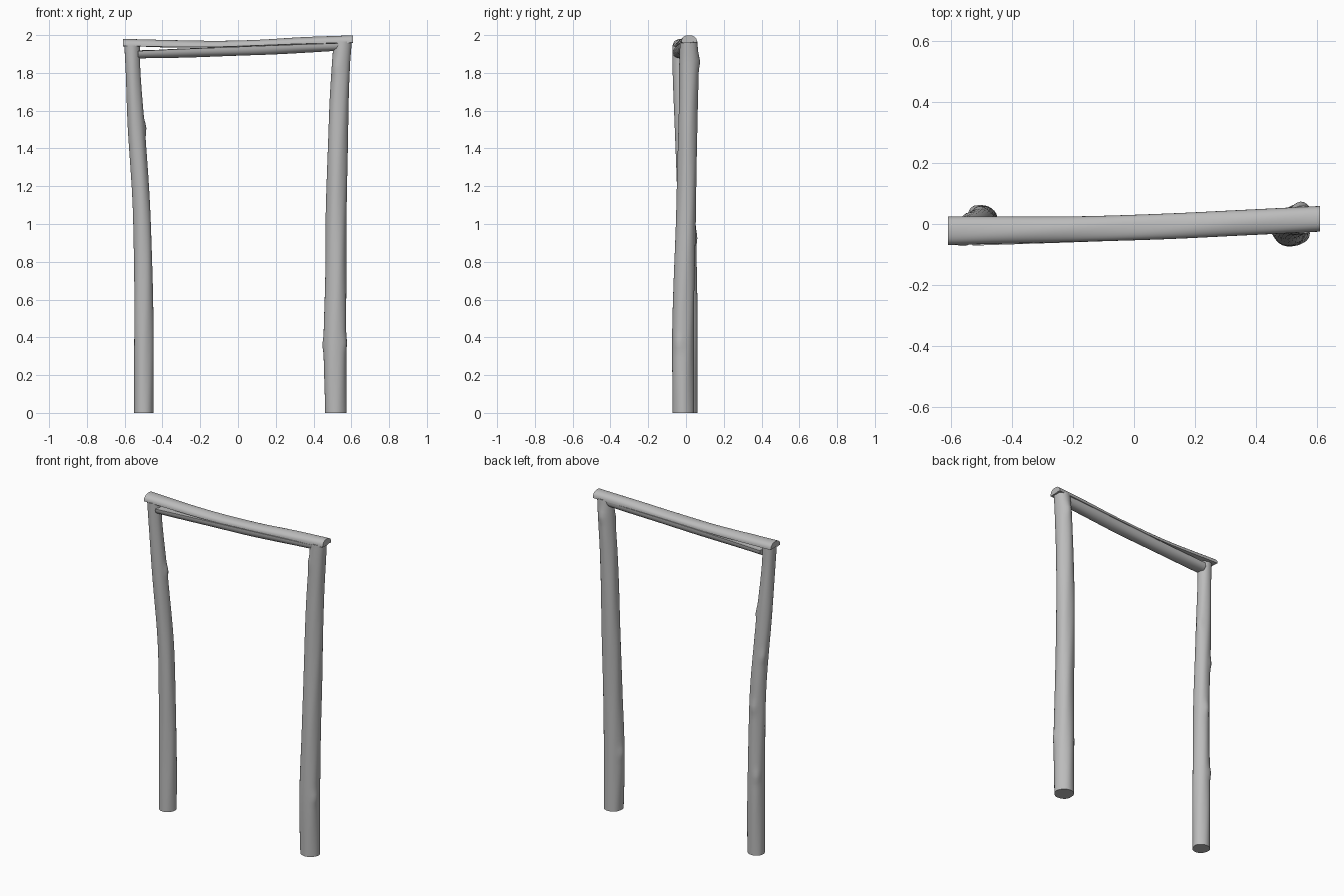
import bpy, bmesh, math
from mathutils import Vector

if "Cube" in bpy.data.objects:
    bpy.data.objects.remove(bpy.data.objects["Cube"])

wood = bpy.data.materials.new("weathered grey wood")
wood.diffuse_color = (0.5, 0.5, 0.5, 1)
wood.use_nodes = True
wood.node_tree.nodes["Principled BSDF"].inputs["Base Color"].default_value = wood.diffuse_color


def sample(keys, t):
    """Smoothly interpolate key rows whose first entry is the position."""
    for i in range(len(keys) - 1):
        if t <= keys[i + 1][0] or i == len(keys) - 2:
            a, b = keys[i], keys[i + 1]
            p, n = keys[max(i - 1, 0)], keys[min(i + 2, len(keys) - 1)]
            d = b[0] - a[0]
            u = (t - a[0]) / d
            row = []
            for k in range(1, len(a)):
                m0 = (b[k] - p[k]) / (b[0] - p[0]) * d
                m1 = (n[k] - a[k]) / (n[0] - a[0]) * d
                row.append((2*u**3 - 3*u**2 + 1) * a[k] + (u**3 - 2*u**2 + u) * m0
                           + (3*u**2 - 2*u**3) * b[k] + (u**3 - u**2) * m1)
            return row


def loft(name, rings):
    """Skin a list of point rings and cap both ends."""
    bm = bmesh.new()
    loops = [[bm.verts.new(p) for p in ring] for ring in rings]
    n = len(loops[0])
    for a, b in zip(loops, loops[1:]):
        for i in range(n):
            bm.faces.new((a[i], a[(i + 1) % n], b[(i + 1) % n], b[i]))
    bm.faces.new(loops[0])
    bm.faces.new(loops[-1])
    bmesh.ops.recalc_face_normals(bm, faces=bm.faces)
    mesh = bpy.data.meshes.new(name)
    bm.to_mesh(mesh)
    bm.free()
    mesh.materials.append(wood)
    obj = bpy.data.objects.new(name, mesh)
    bpy.context.collection.objects.link(obj)
    bpy.context.view_layer.objects.active = obj
    obj.select_set(True)
    bpy.ops.object.shade_smooth_by_angle(angle=math.radians(40))
    obj.select_set(False)


def post(name, keys, knots, phase):
    """Crooked pole; keys are z, x, y, x radius, y radius; knots are z, angle, height."""
    rings, steps, sides = [], 80, 28
    top = keys[-1][0]
    for s in range(steps + 1):
        z = top * s / steps
        x, y, rx, ry = sample(keys, z)
        ring = []
        for i in range(sides):
            a = math.tau * i / sides
            # gentle bark grooves and waviness
            f = 1 + 0.018 * math.sin(3*a + 4*z + phase) + 0.012 * math.sin(5*a - 9*z + phase)
            bump = 0
            for kz, ka, h in knots:
                da = (a - ka + math.pi) % math.tau - math.pi
                bump += h * math.exp(-(da / 0.4)**2 - ((z - kz) / 0.035)**2)
            ring.append(Vector((x + (rx*f + bump) * math.cos(a),
                                y + (ry*f + bump) * math.sin(a), z)))
        rings.append(ring)
    loft(name, rings)


def split_log(name, keys, x0, x1, up):
    """Half-round rail; keys are x, y, flat z, half width, crown height."""
    rings, steps, arc = [], 48, 16
    for s in range(steps + 1):
        x = x0 + (x1 - x0) * s / steps
        y, z, w, h = sample(keys, x)
        ring = []
        for i in range(arc + 1):
            a = math.pi * i / arc
            f = 1 + 0.02 * math.sin(3*a + 11*x)
            ring.append(Vector((x, y + w * math.cos(a), z + up * h * f * math.sin(a)**0.8)))
        # slightly uneven split face
        for t in (-0.5, 0, 0.5):
            ring.append(Vector((x, y + w * t, z + 0.003 * math.sin(9*x + 4*t))))
        rings.append(ring)
    loft(name, rings)


# Upright posts
post("left_post", [
    (0, -0.499, 0.010, 0.051, 0.051), (0.4, -0.499, 0.012, 0.051, 0.050),
    (0.8, -0.502, 0.008, 0.048, 0.047), (1.1, -0.511, 0.002, 0.046, 0.046),
    (1.5, -0.538, -0.016, 0.045, 0.043), (1.8, -0.556, -0.030, 0.039, 0.040),
    (1.945, -0.562, -0.033, 0.041, 0.040)],
    [(1.51, 0.2, 0.009), (0.93, 1.6, 0.007), (0.5, 2.2, 0.006), (1.25, 2.4, 0.006)], 0.5)
post("right_post", [
    (0, 0.517, -0.014, 0.057, 0.057), (0.35, 0.514, -0.017, 0.060, 0.058),
    (0.7, 0.518, -0.010, 0.056, 0.055), (1.1, 0.521, 0.002, 0.055, 0.052),
    (1.6, 0.533, 0.011, 0.051, 0.050), (1.85, 0.546, 0.015, 0.048, 0.051),
    (1.965, 0.555, 0.014, 0.048, 0.046)],
    [(0.36, 3.0, 0.007), (0.37, 5.9, 0.006), (1.83, 4.0, 0.006), (1.86, 1.5, 0.008)], 2.0)

# Split log rail: upper half on the posts, lower half between them
split_log("upper_rail", [
    (-0.61, -0.022, 1.943, 0.047, 0.038), (-0.2, -0.017, 1.936, 0.042, 0.034),
    (0.1, -0.008, 1.945, 0.042, 0.030), (0.35, 0.004, 1.954, 0.042, 0.035),
    (0.61, 0.017, 1.960, 0.042, 0.040)], -0.61, 0.61, 1)
split_log("lower_rail", [
    (-0.53, -0.026, 1.916, 0.045, 0.040), (-0.2, -0.018, 1.930, 0.042, 0.046),
    (0.1, -0.008, 1.942, 0.041, 0.048), (0.35, 0.003, 1.951, 0.041, 0.044),
    (0.54, 0.012, 1.957, 0.038, 0.040)], -0.53, 0.54, -1)
